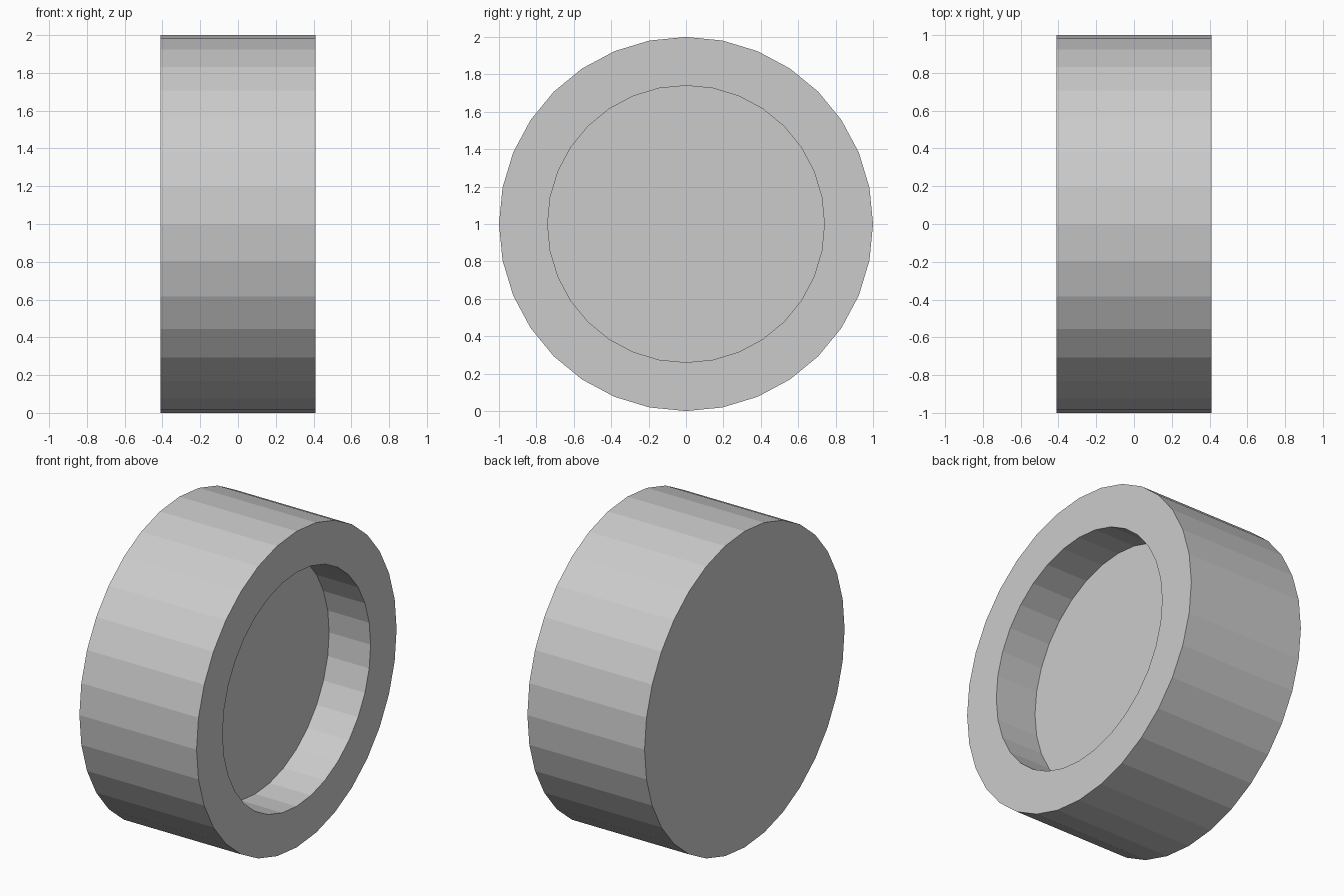
import bpy, bmesh, math

if "Cube" in bpy.data.objects:
    bpy.data.objects.remove(bpy.data.objects["Cube"])

SIDES = 32
# Profile of the wheel as (x, radius), from outer back edge to the recess floor
PROFILE = [(-0.41, 1.0), (0.41, 1.0), (0.41, 0.74), (0.12, 0.74)]

bm = bmesh.new()
rings = []
for x, r in PROFILE:
    rings.append([bm.verts.new((x, r * math.sin(2 * math.pi * i / SIDES),
                                1 + r * math.cos(2 * math.pi * i / SIDES)))
                  for i in range(SIDES)])

# Tread, rim face and recess wall
for a, b in zip(rings, rings[1:]):
    for i in range(SIDES):
        j = (i + 1) % SIDES
        bm.faces.new((a[i], a[j], b[j], b[i]))

# Flat back disc and recessed hub disc
bm.faces.new(rings[0])
bm.faces.new(rings[-1])
bmesh.ops.recalc_face_normals(bm, faces=bm.faces)

mesh = bpy.data.meshes.new("wheel")
bm.to_mesh(mesh)
bm.free()
wheel = bpy.data.objects.new("wheel", mesh)
bpy.context.collection.objects.link(wheel)
